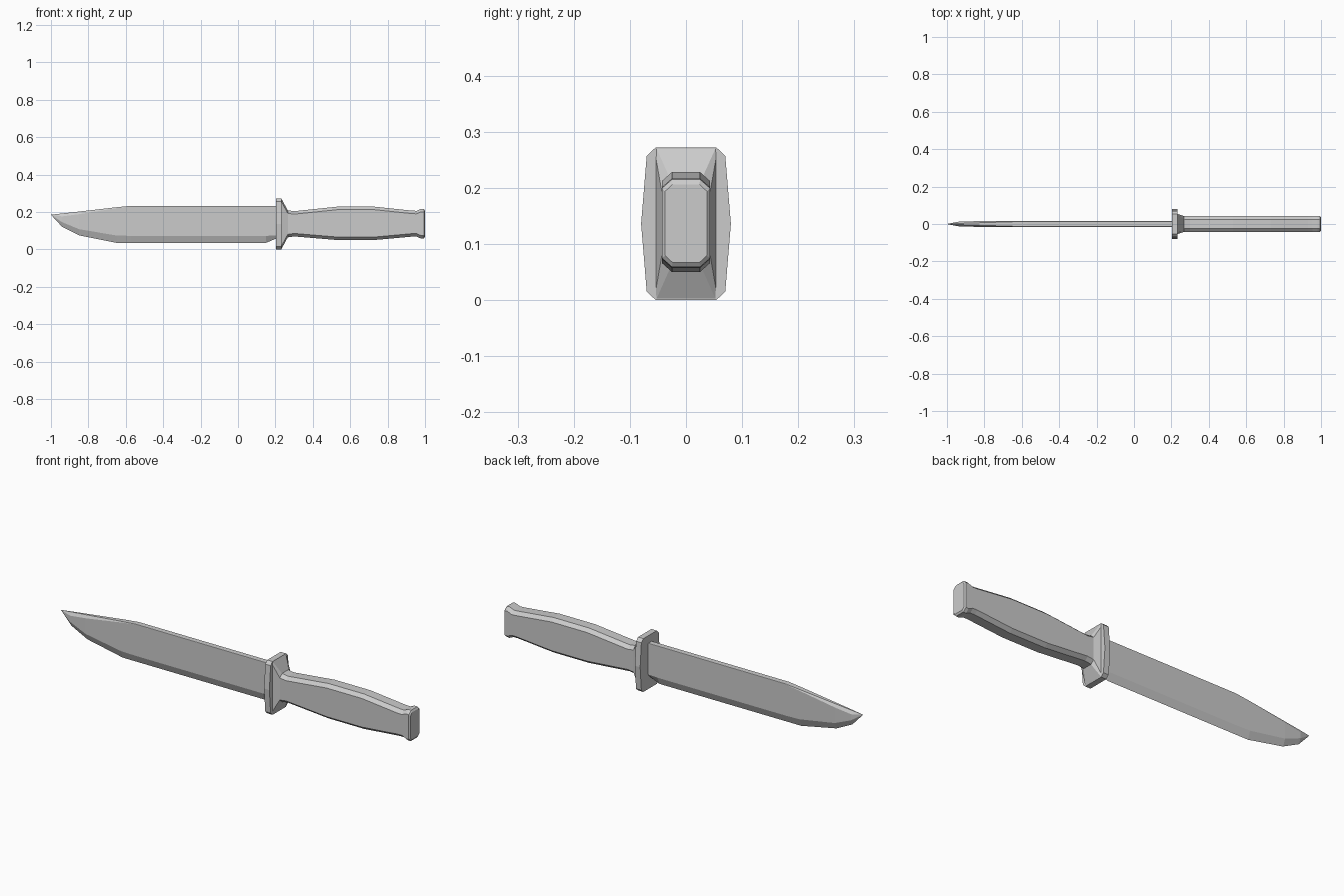
import bpy
import bmesh

if "Cube" in bpy.data.objects:
    bpy.data.objects.remove(bpy.data.objects["Cube"], do_unlink=True)

# One plain grey for the whole knife
grey = bpy.data.materials.new("plain_grey")
grey.use_nodes = True
grey.diffuse_color = (0.6, 0.6, 0.6, 1)
grey.node_tree.nodes["Principled BSDF"].inputs["Base Color"].default_value = (0.6, 0.6, 0.6, 1)


def loft(name, rings):
    """Skin matching closed rings of points and cap both ends."""
    bm = bmesh.new()
    loops = [[bm.verts.new(p) for p in ring] for ring in rings]
    for a, b in zip(loops, loops[1:]):
        for i in range(len(a)):
            j = (i + 1) % len(a)
            bm.faces.new((a[i], a[j], b[j], b[i]))
    bm.faces.new(loops[0])
    bm.faces.new(loops[-1])
    bmesh.ops.remove_doubles(bm, verts=bm.verts, dist=0.0005)
    bmesh.ops.recalc_face_normals(bm, faces=bm.faces)
    mesh = bpy.data.meshes.new(name)
    bm.to_mesh(mesh)
    bm.free()
    mesh.materials.append(grey)
    obj = bpy.data.objects.new(name, mesh)
    bpy.context.collection.objects.link(obj)
    return obj


def mirrored(x, half):
    """Full ring from (y, z) points running top to bottom on the +y side."""
    other = [(-y, z) for y, z in reversed(half) if y > 0]
    return [(x, y, z) for y, z in half + other]


def octagon(x, bottom, top, side=0.043, flat=0.025, cut=0.016):
    return mirrored(x, [(flat, top), (side, top - cut), (side, bottom + cut), (flat, bottom)])


def blade_ring(x, spine, swedge, shoulder, edge, thick, back):
    return mirrored(x, [(back, spine), (thick, swedge), (thick, shoulder), (0, edge)])


# Blade: spine, swedge line, grind line, cutting edge, half thickness, half spine
T = 0.015
blade = [blade_ring(*s) for s in (
    (0.21, 0.233, 0.231, 0.075, 0.06, T, T - 0.001),
    (0.15, 0.233, 0.231, 0.072, 0.035, T, T - 0.001),
    (-0.57, 0.233, 0.231, 0.072, 0.035, T, T - 0.001),
    (-0.65, 0.225, 0.220, 0.074, 0.035, T, 0.012),
    (-0.85, 0.202, 0.188, 0.108, 0.075, T, 0.006),
    (-0.94, 0.192, 0.176, 0.145, 0.12, 0.012, 0.003),
)]
blade.append([(-1, 0, 0.185)] * len(blade[0]))
loft("blade", blade)

# Guard plate with clipped corners and slightly bowed sides
outline = [(0.054, 0.272), (0.07, 0.257), (0.08, 0.136), (0.07, 0.015), (0.054, 0)]
loft("guard", [mirrored(x, outline) for x in (0.203, 0.233)])

# Collar sloping from the guard down to the grip
loft("guard_collar", [
    octagon(0.232, 0.001, 0.271, 0.054, 0.053, 0.016),
    octagon(0.266, 0.064, 0.209),
])

# Grip swelling in the middle and flaring into the pommel
loft("grip", [octagon(x, low, high) for x, low, high in (
    (0.264, 0.064, 0.209), (0.30, 0.069, 0.204), (0.53, 0.05, 0.228),
    (0.73, 0.05, 0.228), (0.93, 0.068, 0.207), (0.955, 0.068, 0.206),
    (0.98, 0.057, 0.217),
)])
loft("pommel", [
    octagon(0.98, 0.057, 0.217),
    octagon(0.994, 0.059, 0.215),
    octagon(1.0, 0.067, 0.206, 0.037, 0.024, 0.012),
])
